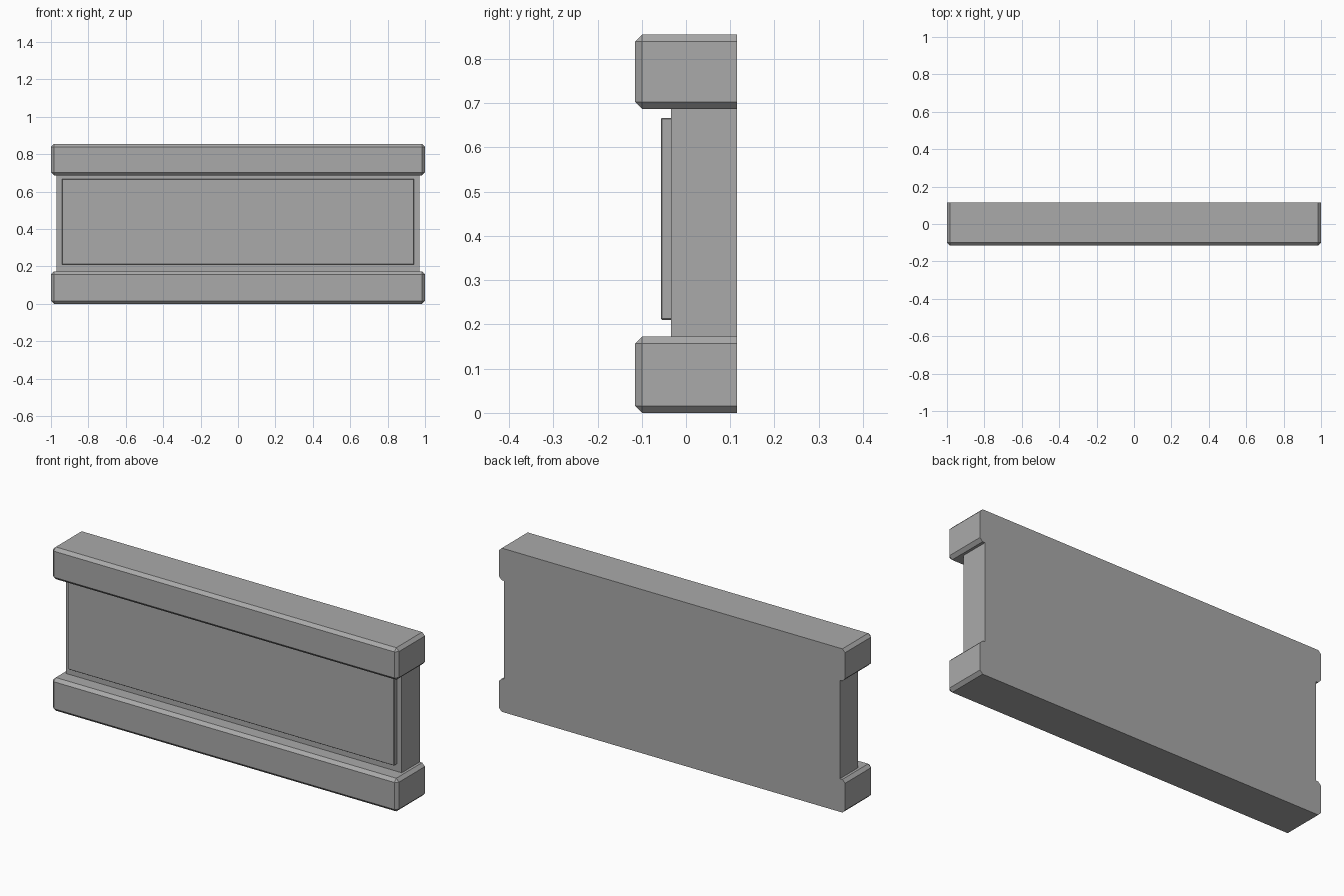
import bpy
import bmesh
from mathutils import Vector

cube = bpy.data.objects.get("Cube")
if cube:
    bpy.data.objects.remove(cube, do_unlink=True)

GREY = (0.4, 0.4, 0.4, 1.0)
stone = bpy.data.materials.new("plain_grey")
stone.use_nodes = True
stone.diffuse_color = GREY
stone.node_tree.nodes["Principled BSDF"].inputs["Base Color"].default_value = GREY

BACK = 0.115


def block(name, half_width, front, back, bottom, top, chamfer=0.0):
    """Box with every edge chamfered except those around its back face."""
    bm = bmesh.new()
    bmesh.ops.create_cube(bm, size=1)
    size = Vector((2 * half_width, back - front, top - bottom))
    centre = Vector((0, (front + back) / 2, (bottom + top) / 2))
    for v in bm.verts:
        v.co = v.co * size + centre
    if chamfer:
        edges = [e for e in bm.edges
                 if any(v.co.y < back - 0.001 for v in e.verts)]
        bmesh.ops.bevel(bm, geom=edges, offset=chamfer, segments=1,
                        affect='EDGES', clamp_overlap=True)
    bmesh.ops.recalc_face_normals(bm, faces=bm.faces)
    mesh = bpy.data.meshes.new(name)
    bm.to_mesh(mesh)
    bm.free()
    mesh.materials.append(stone)
    obj = bpy.data.objects.new(name, mesh)
    bpy.context.collection.objects.link(obj)
    return obj


# Projecting rails along the bottom and top
block("bottom_rail", 1.0, -BACK, BACK, 0.0, 0.173, 0.016)
block("top_rail", 1.0, -BACK, BACK, 0.687, 0.855, 0.016)

# Recessed wall between the rails, flush with them at the back
block("wall", 0.97, -0.034, BACK, 0.173, 0.687)

# Shallow raised panel on the front of the wall
block("front_panel", 0.942, -0.057, -0.034, 0.21, 0.667, 0.003)
